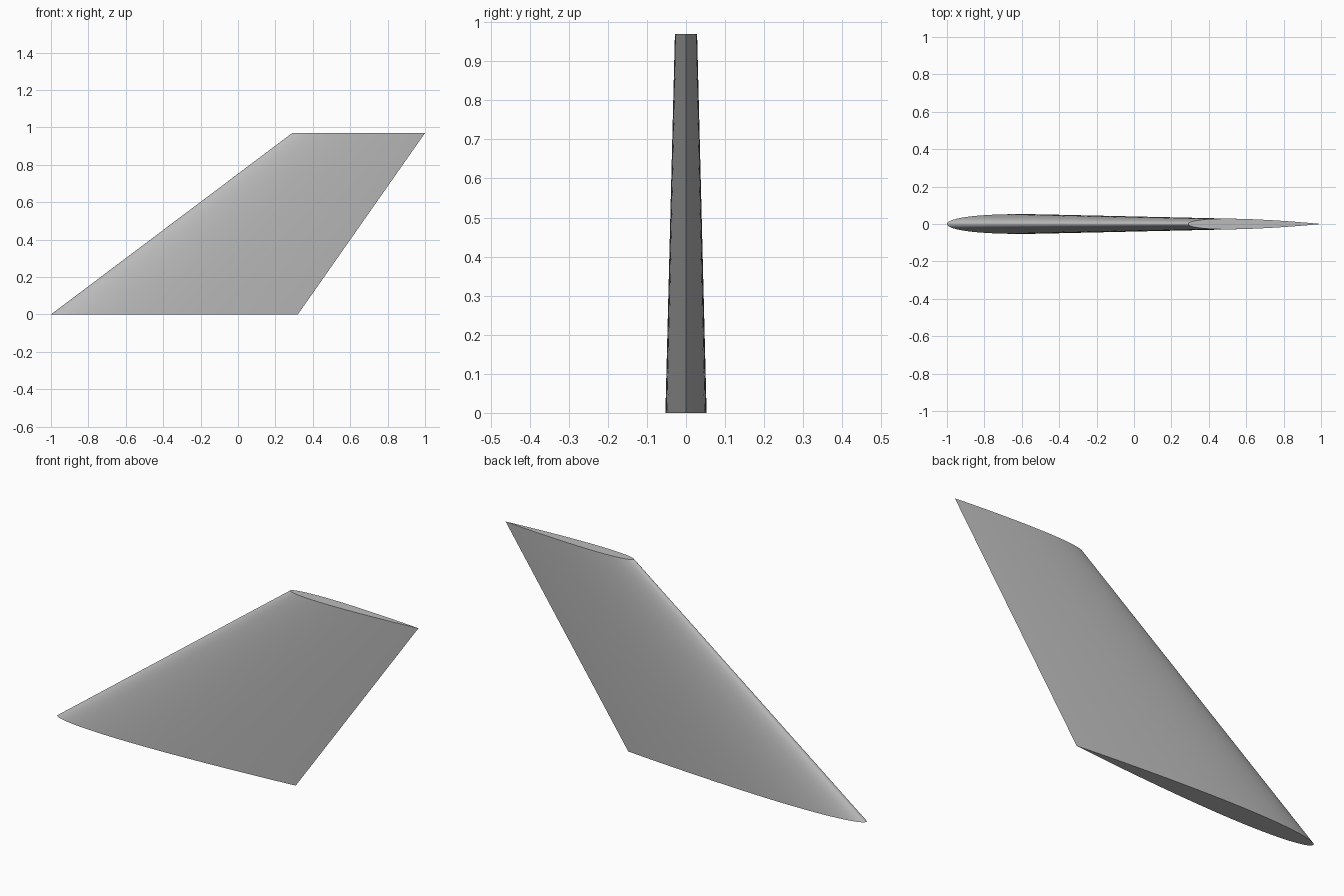
import bpy, bmesh, math

if "Cube" in bpy.data.objects:
    bpy.data.objects.remove(bpy.data.objects["Cube"])

STEPS = 40          # chordwise divisions per side
THICKNESS = 0.08    # thickness as a fraction of the chord


def half_thickness(t):
    """Symmetric airfoil half thickness with a closed trailing edge."""
    return 5 * THICKNESS * (0.2969 * math.sqrt(t) - 0.126 * t - 0.3516 * t**2
                            + 0.2843 * t**3 - 0.1036 * t**4)


def section(bm, lead, trail, z):
    """Closed ring of vertices: along one side to the tail and back."""
    chord = trail - lead
    ring = []
    for i in range(2 * STEPS):
        angle = math.pi * i / STEPS
        t = (1 - math.cos(angle)) / 2
        side = -1 if i < STEPS else 1
        y = 0 if i in (0, STEPS) else side * chord * half_thickness(t)
        ring.append(bm.verts.new((lead + chord * t, y, z)))
    return ring


# Swept, tapered fin lofted between root and tip sections
bm = bmesh.new()
root = section(bm, -1.0, 0.32, 0.0)
tip = section(bm, 0.29, 1.0, 0.97)
for i in range(len(root)):
    j = (i + 1) % len(root)
    bm.faces.new((root[i], root[j], tip[j], tip[i]))
bm.faces.new(root[::-1])
bm.faces.new(tip)
bmesh.ops.recalc_face_normals(bm, faces=bm.faces)
mesh = bpy.data.meshes.new("fin")
bm.to_mesh(mesh)
bm.free()
fin = bpy.data.objects.new("fin", mesh)
bpy.context.collection.objects.link(fin)

# Plain grey finish
grey = bpy.data.materials.new("light grey")
grey.use_nodes = True
colour = (0.5, 0.5, 0.5, 1)
grey.diffuse_color = colour
grey.node_tree.nodes["Principled BSDF"].inputs["Base Color"].default_value = colour
mesh.materials.append(grey)

# Smooth skin, sharp caps and trailing edge
bpy.ops.object.select_all(action="DESELECT")
fin.select_set(True)
bpy.context.view_layer.objects.active = fin
bpy.ops.object.shade_smooth_by_angle(angle=math.radians(30))
# The blunt nose stays smooth; only the tail edge and cap rims are sharp
sharp = mesh.attributes.get("sharp_edge")
if sharp:
    for edge in mesh.edges:
        a, b = (mesh.vertices[v].co for v in edge.vertices)
        if abs(a.z - b.z) > 0.5 and a.x + b.x < 0.9:
            sharp.data[edge.index].value = False
